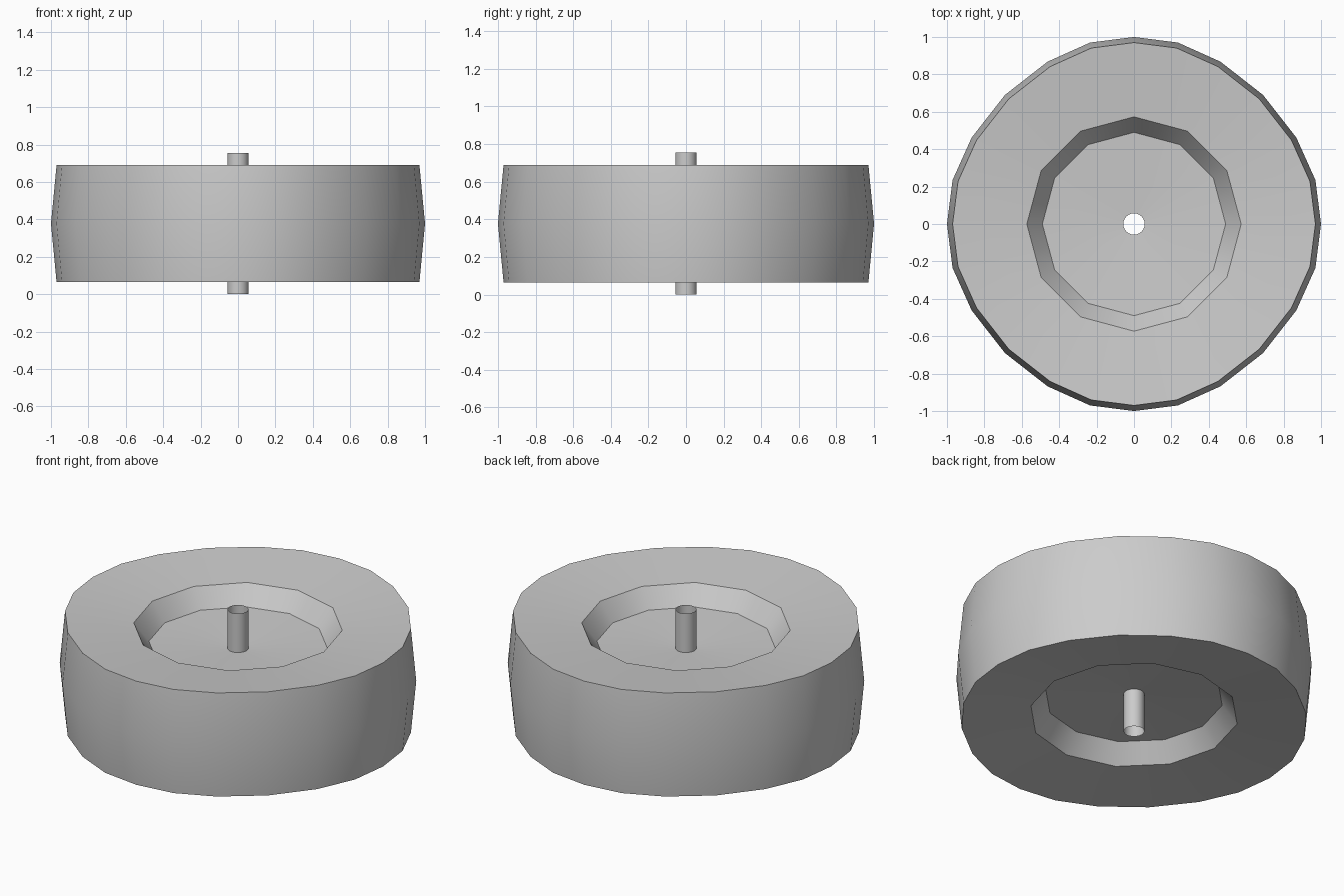
import bpy, bmesh, math

cube = bpy.data.objects.get("Cube")
if cube:
    bpy.data.objects.remove(cube, do_unlink=True)

SIDES = 24
MID = 0.377          # height of the wheel's mid plane

grey = bpy.data.materials.new("plain grey")
grey.use_nodes = True
colour = (0.6, 0.6, 0.6, 1)
grey.diffuse_color = colour
grey.node_tree.nodes["Principled BSDF"].inputs["Base Color"].default_value = colour


def tread_ring(scale):
    """Slightly uneven 24-sided outline, one quarter repeated four times."""
    quarter = [(1, 0), (0.97, 0.235), (0.868, 0.462),
               (0.69, 0.69), (0.462, 0.868), (0.235, 0.97)]
    pts = []
    for turn in range(4):
        for x, y in quarter:
            for _ in range(turn):
                x, y = -y, x
            pts.append((x * scale, y * scale))
    return pts


def circle_ring(radius, count=SIDES):
    return [(radius * math.cos(2 * math.pi * i / count),
             radius * math.sin(2 * math.pi * i / count)) for i in range(count)]


def recess_ring(radius):
    """Twelve-sided outline with a point added in the middle of each side."""
    corners = circle_ring(radius, 12)
    pts = []
    for a, b in zip(corners, corners[1:] + corners[:1]):
        pts += [a, ((a[0] + b[0]) / 2, (a[1] + b[1]) / 2)]
    return pts


def loft(name, rings):
    """Skin a list of (outline, height) rings."""
    bm = bmesh.new()
    loops = [[bm.verts.new((x, y, z)) for x, y in pts] for pts, z in rings]
    for low, high in zip(loops, loops[1:]):
        for i in range(SIDES):
            j = (i + 1) % SIDES
            bm.faces.new((low[i], low[j], high[j], high[i]))
    mesh = bpy.data.meshes.new(name)
    bm.to_mesh(mesh)
    bm.free()
    mesh.materials.append(grey)
    obj = bpy.data.objects.new(name, mesh)
    bpy.context.collection.objects.link(obj)
    bpy.ops.object.select_all(action='DESELECT')
    obj.select_set(True)
    bpy.context.view_layer.objects.active = obj
    bpy.ops.object.shade_smooth_by_angle(angle=math.radians(40))
    return obj


# Wheel: bulging tread, dished side faces and a recess on each side
half = [(circle_ring(0.057), 0.142), (recess_ring(0.49), 0.164),
        (recess_ring(0.573), 0.273), (tread_ring(0.97), 0.313)]
rings = [(pts, MID - h) for pts, h in half]
rings.append((tread_ring(1), MID))
rings += [(pts, MID + h) for pts, h in reversed(half)]
loft("wheel", rings)

# Axle: open tube through the middle
loft("axle_tube", [(circle_ring(0.057), 0), (circle_ring(0.057), 2 * MID)])
